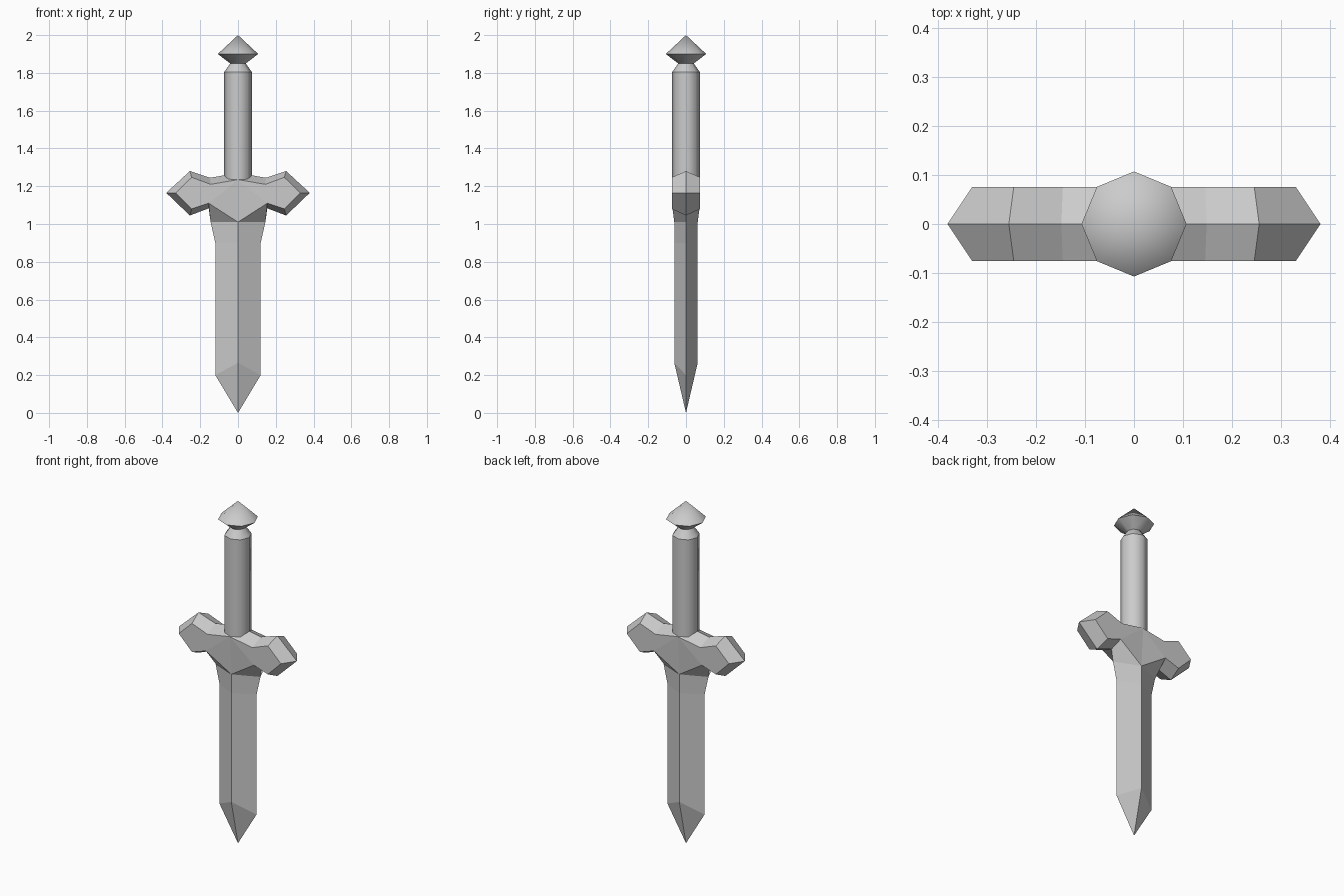
import bpy
from math import cos, sin, pi, radians

if "Cube" in bpy.data.objects:
    bpy.data.objects.remove(bpy.data.objects["Cube"])


def make_object(name, verts, faces):
    mesh = bpy.data.meshes.new(name)
    mesh.from_pydata(verts, [], faces)
    obj = bpy.data.objects.new(name, mesh)
    bpy.context.collection.objects.link(obj)
    return obj


def mirror_xy(obj):
    mod = obj.modifiers.new("Mirror", 'MIRROR')
    mod.use_axis = (True, True, False)
    mod.merge_threshold = 0.0005


def lathe(name, profile, sides=8):
    verts = [(r * cos(2 * pi * k / sides), r * sin(2 * pi * k / sides), z)
             for r, z in profile for k in range(sides)]
    faces = []
    for i in range(len(profile) - 1):
        for k in range(sides):
            a, b = i * sides + k, i * sides + (k + 1) % sides
            faces.append((a, b, b + sides, a + sides))
    if profile[-1][0] == 0:  # collapse the last ring to a point
        first = (len(profile) - 1) * sides
        verts = verts[:first + 1]
        faces = [f if max(f) < first else (f[0], f[1], first) for f in faces]
    obj = make_object(name, verts, faces)
    bpy.ops.object.select_all(action='DESELECT')
    obj.select_set(True)
    bpy.context.view_layer.objects.active = obj
    bpy.ops.object.shade_smooth_by_angle(angle=radians(60))


# Blade: one quarter, a centre ridge joined to a cutting edge
ridge = [(0, -0.062, z) for z in (0.265, 0.9, 1.01)]
edge = [(0.12, 0, 0.2), (0.12, 0, 0.9), (0.145, 0, 1.01)]
blade = make_object("blade", ridge + edge + [(0, 0, 0)],
                    [(0, 3, 4, 1), (1, 4, 5, 2), (6, 3, 0)])
mirror_xy(blade)

# Guard: one quarter, flat front outline and a wider outline on the mid plane
inner = [(0, 1.235), (0.145, 1.21), (0.245, 1.247), (0.33, 1.165),
         (0.245, 1.08), (0.155, 1.11), (0, 1.01)]
outer = [(0, 1.27), (0.148, 1.245), (0.255, 1.28), (0.38, 1.165),
         (0.255, 1.045), (0.155, 1.083), (0.145, 1.01)]
n = len(inner)
verts = [(x, -0.062 if i == n - 1 else -0.075, z) for i, (x, z) in enumerate(inner)]
verts += [(x, 0, z) for x, z in outer]
faces = [(i, i + 1, n + i + 1, n + i) for i in range(n - 1)]
faces += [(5, 4, 3, 2, 1), (5, 1, 0), (6, 5, 0)]
mirror_xy(make_object("guard", verts, faces))

# Grip, tapered neck and pommel
lathe("grip", [(0.073, 1.225), (0.073, 1.805)])
lathe("grip_neck", [(0.073, 1.805), (0.041, 1.85)])
lathe("pommel", [(0.041, 1.85), (0.107, 1.9), (0, 2.0)])
